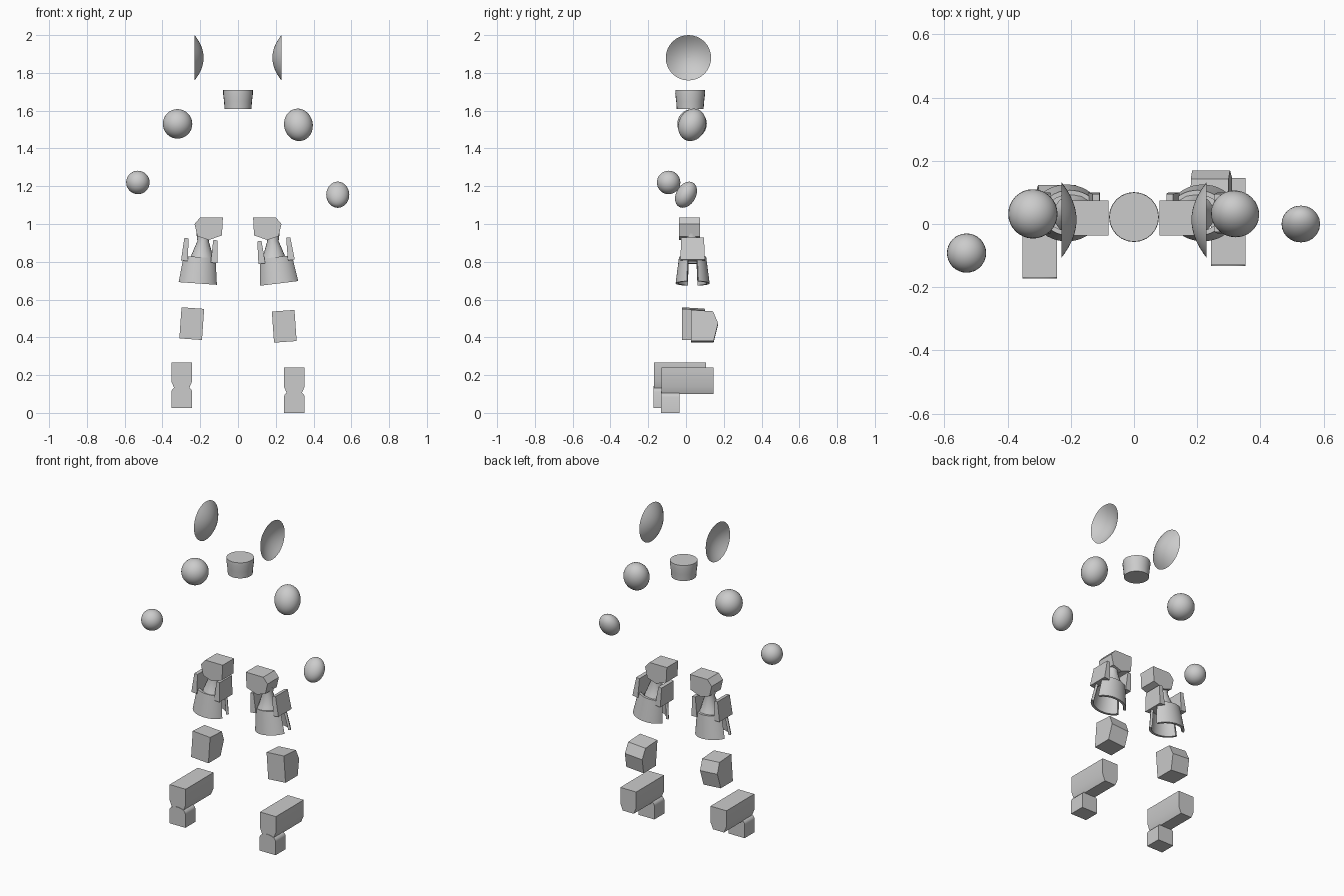
import bpy, bmesh
from math import radians, sin, cos, pi

if "Cube" in bpy.data.objects:
    bpy.data.objects.remove(bpy.data.objects["Cube"])


def add(name, verts, faces, loc=(0, 0, 0), rot=(0, 0, 0)):
    me = bpy.data.meshes.new(name)
    me.from_pydata(verts, [], faces)
    bm = bmesh.new()
    bm.from_mesh(me)
    bmesh.ops.recalc_face_normals(bm, faces=bm.faces)
    bm.to_mesh(me)
    bm.free()
    ob = bpy.data.objects.new(name, me)
    bpy.context.collection.objects.link(ob)
    ob.location = loc
    ob.rotation_euler = [radians(a) for a in rot]
    bpy.ops.object.select_all(action='DESELECT')
    bpy.context.view_layer.objects.active = ob
    ob.select_set(True)
    bpy.ops.object.shade_smooth_by_angle(angle=radians(35))
    return ob


def loft(name, rings, cap=True, **kw):
    n = len(rings[0])
    verts = [v for r in rings for v in r]
    faces = [(k * n + i, k * n + (i + 1) % n, (k + 1) * n + (i + 1) % n, (k + 1) * n + i)
             for k in range(len(rings) - 1) for i in range(n)]
    if cap:
        faces += [tuple(range(n)), tuple(range(len(verts) - n, len(verts)))]
    return add(name, verts, faces, **kw)


def circle(r, z, n=24):
    return [(r * cos(2 * pi * i / n), r * sin(2 * pi * i / n), z) for i in range(n)]


def rect(x0, x1, y0, y1, z):
    return [(x0, y0, z), (x1, y0, z), (x1, y1, z), (x0, y1, z)]


def prism_y(name, profile, y0, y1, **kw):
    return loft(name, [[(x, y, z) for x, z in profile] for y in (y0, y1)], **kw)


def prism_x(name, profile, x0, x1, **kw):
    return loft(name, [[(x, y, z) for y, z in profile] for x in (x0, x1)], **kw)


def ball(name, loc, size, rot=(0, 0, 0)):
    bpy.ops.mesh.primitive_uv_sphere_add(segments=32, ring_count=16, radius=1, location=loc,
                                         rotation=[radians(a) for a in rot])
    ob = bpy.context.object
    ob.name = name
    ob.scale = size
    bpy.ops.object.shade_smooth()


def curved_panel(name, sign, loc, rot):
    # arc-shaped plate flaring toward the bottom
    rings = []
    for i in range(17):
        a = radians(20 + 140 * i / 16)
        ring = []
        for r, z in ((.090, .055), (.108, -.085), (.093, -.085), (.075, .055)):
            ring.append((r * cos(a), sign * (r - .018) * sin(a), z))
        rings.append(ring)
    loft(name, rings, loc=loc, rot=rot)


# neck joint
loft("neck_joint", [circle(.071, 1.61), circle(.074, 1.65), circle(.079, 1.69), circle(.078, 1.71)],
     loc=(0, .022, 0))

# joint balls
ball("left_shoulder", (-.32, .032, 1.53), (.078,) * 3)
ball("right_shoulder", (.32, .032, 1.525), (.076, .072, .088), (-20, -12, 0))
ball("left_elbow", (-.53, -.092, 1.22), (.062,) * 3)
ball("right_elbow", (.528, .0, 1.155), (.061, .052, .074), (-30, 0, 0))

for s, side in ((-1, "left"), (1, "right")):
    # ear dish: open shallow cap, bulging inward
    rings = []
    for k in range(9):
        t = (k + .05) / 8.05
        rings.append([(s * (.182 + .048 * t ** 2), .013 + y, 1.88 + x)
                      for x, y, _ in circle(.12 * t, 0, 32)])
    loft(side + "_ear_dish", rings, cap=False)

    # hip block and flared hip joint
    prism_y(side + "_hip_block", [(s * x, z) for x, z in
            ((.08, 1.035), (.20, 1.035), (.23, 1.0), (.215, .935), (.155, .915), (.085, .94))],
            -.037, .075)
    loft(side + "_hip_joint", [
        [(s * x, y, z) for x, y, z in [(cx + p[0], .03 + p[1], z) for p in circle(r, 0, 16)]]
        for cx, r, z in ((.185, .035, .95), (.185, .03, .91), (.19, .055, .84),
                         (.19, .065, .815), (.19, .06, .80))])

    # thigh shell: curved front and back, raised side plates
    loc = (s * .207 if s < 0 else .208, .035, .77)
    rot = (0, 4 if s < 0 else -7, 0)
    curved_panel(side + "_thigh_front", -1, loc, rot)
    curved_panel(side + "_thigh_back", 1, loc, rot)
    for e in (-1, 1):
        loft(side + "_thigh_side_plate", [rect(e * .060, e * .097, -.065, .065, .03),
                                          rect(e * .066, e * .088, -.06, .06, .15)],
             loc=loc, rot=rot)

    # knee block with pointed back
    prism_x(side + "_knee_block", [(-.072, .085), (.045, .078), (.072, .015), (.048, -.08), (-.072, -.08)],
            -.06, .06, loc=(s * .245, .052 if s < 0 else .098, .47 if s < 0 else .456),
            rot=(0, 4 if s < 0 else -4, 0))

    # foot: long ankle beam above a rounded toe
    dy, dz = (-.04, .027) if s < 0 else (0, 0)
    prism_y(side + "_ankle_beam", [(-.055, .24), (.055, .24), (.055, .14), (.038, .10), (-.038, .10), (-.055, .14)],
            -.13, .145, loc=(s * .298, dy, dz))
    arch = [(.055 * cos(radians(a)), .085 + .03 * sin(radians(a))) for a in range(0, 181, 20)]
    prism_y(side + "_toe", [(-.055, 0), (.055, 0)] + arch, -.133, -.035, loc=(s * .298, dy, dz))
